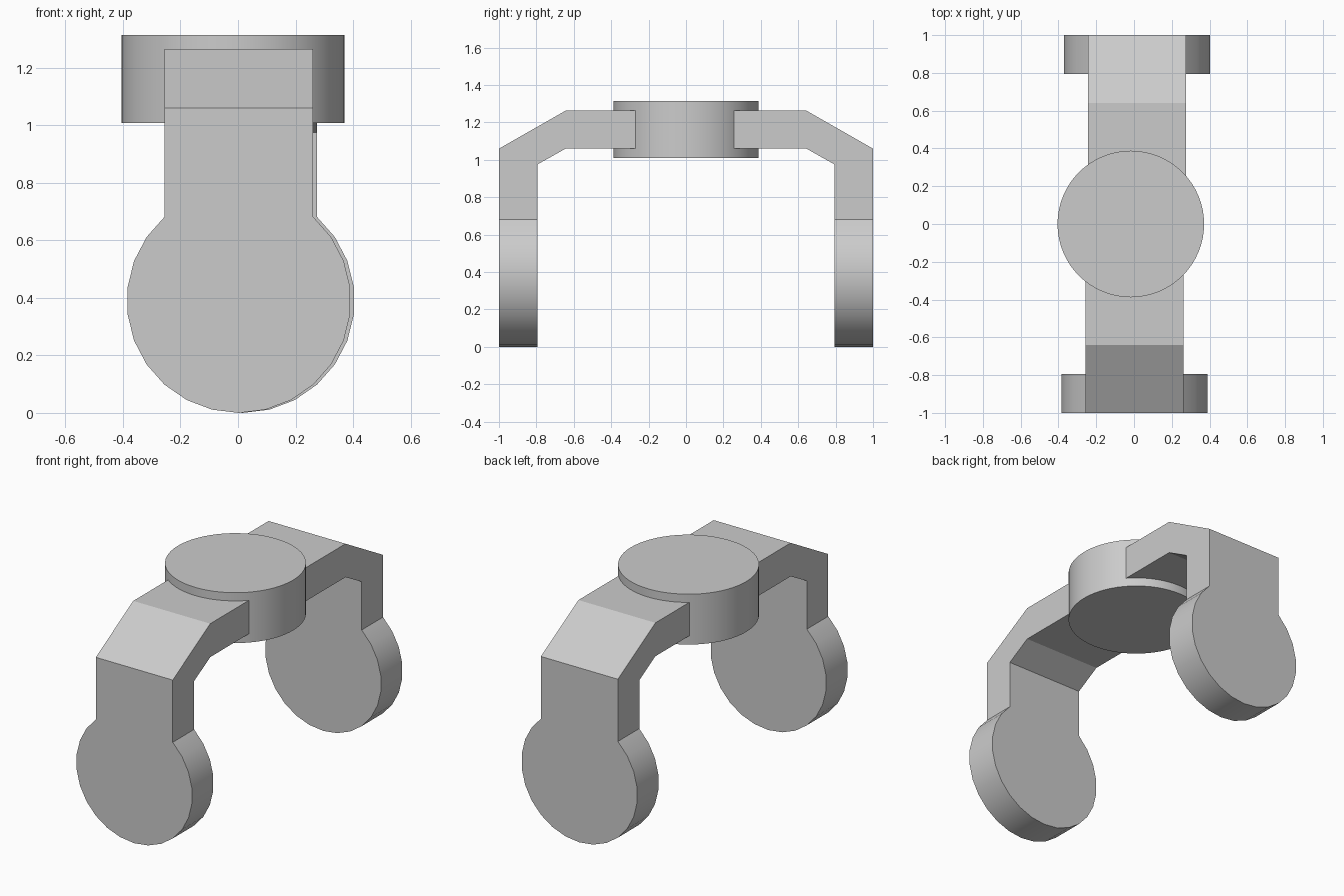
import bpy, bmesh, math

cube = bpy.data.objects.get("Cube")
if cube:
    bpy.data.objects.remove(cube, do_unlink=True)

grey = bpy.data.materials.new("plain grey")
grey.use_nodes = True
colour = (0.6, 0.6, 0.6, 1)
grey.diffuse_color = colour
grey.node_tree.nodes["Principled BSDF"].inputs["Base Color"].default_value = colour


def finish(name, bm):
    """Turn a bmesh into a smooth object with sharp corners."""
    bmesh.ops.remove_doubles(bm, verts=bm.verts, dist=0.0005)
    bmesh.ops.recalc_face_normals(bm, faces=bm.faces)
    mesh = bpy.data.meshes.new(name)
    bm.to_mesh(mesh)
    bm.free()
    mesh.materials.append(grey)
    obj = bpy.data.objects.new(name, mesh)
    bpy.context.collection.objects.link(obj)
    bpy.ops.object.select_all(action='DESELECT')
    obj.select_set(True)
    bpy.context.view_layer.objects.active = obj
    bpy.ops.object.shade_smooth_by_angle(angle=math.radians(20))
    return obj


def prism(bm, ends, skip):
    """Join two matching outlines, leaving the side after index skip open."""
    a, b = [[bm.verts.new(p) for p in end] for end in ends]
    bm.faces.new(a)
    bm.faces.new(b)
    n = len(a)
    for i in range(n):
        if i != skip:
            j = (i + 1) % n
            bm.faces.new((a[i], a[j], b[j], b[i]))


RADIUS, SIDES, REACH = 0.39, 26, 10
OUTER, INNER = 1.0, 0.795
step = 2 * math.pi / SIDES
half_width = RADIUS * math.sin(REACH * step)
neck_z = RADIUS * (1 - math.cos(REACH * step))


def bent_arm(name, side, shift):
    bm = bmesh.new()
    # Bent strap, open where it meets the round pad
    profile = [(OUTER, neck_z), (OUTER, 1.06), (0.64, 1.265), (0.15, 1.265),
               (0.15, 1.062), (0.64, 1.062), (INNER, 0.975), (INNER, neck_z)]
    prism(bm, [[(shift + x, side * y, z) for y, z in profile]
               for x in (-half_width, half_width)], len(profile) - 1)
    # Round pad cut flat at the neck
    rim = [(RADIUS * math.sin(i * step), RADIUS * (1 - math.cos(i * step)))
           for i in range(-REACH, REACH + 1)]
    prism(bm, [[(shift + x, side * y, z) for x, z in rim]
               for y in (OUTER, INNER)], len(rim) - 1)
    return finish(name, bm)


bent_arm("front_arm", -1, 0.003)
bent_arm("back_arm", 1, 0.016)

# Central hub
bm = bmesh.new()
bmesh.ops.create_cone(bm, cap_ends=True, segments=64, radius1=0.388,
                      radius2=0.388, depth=0.306)
bmesh.ops.translate(bm, verts=bm.verts, vec=(-0.017, 0, 1.162))
finish("hub", bm)
